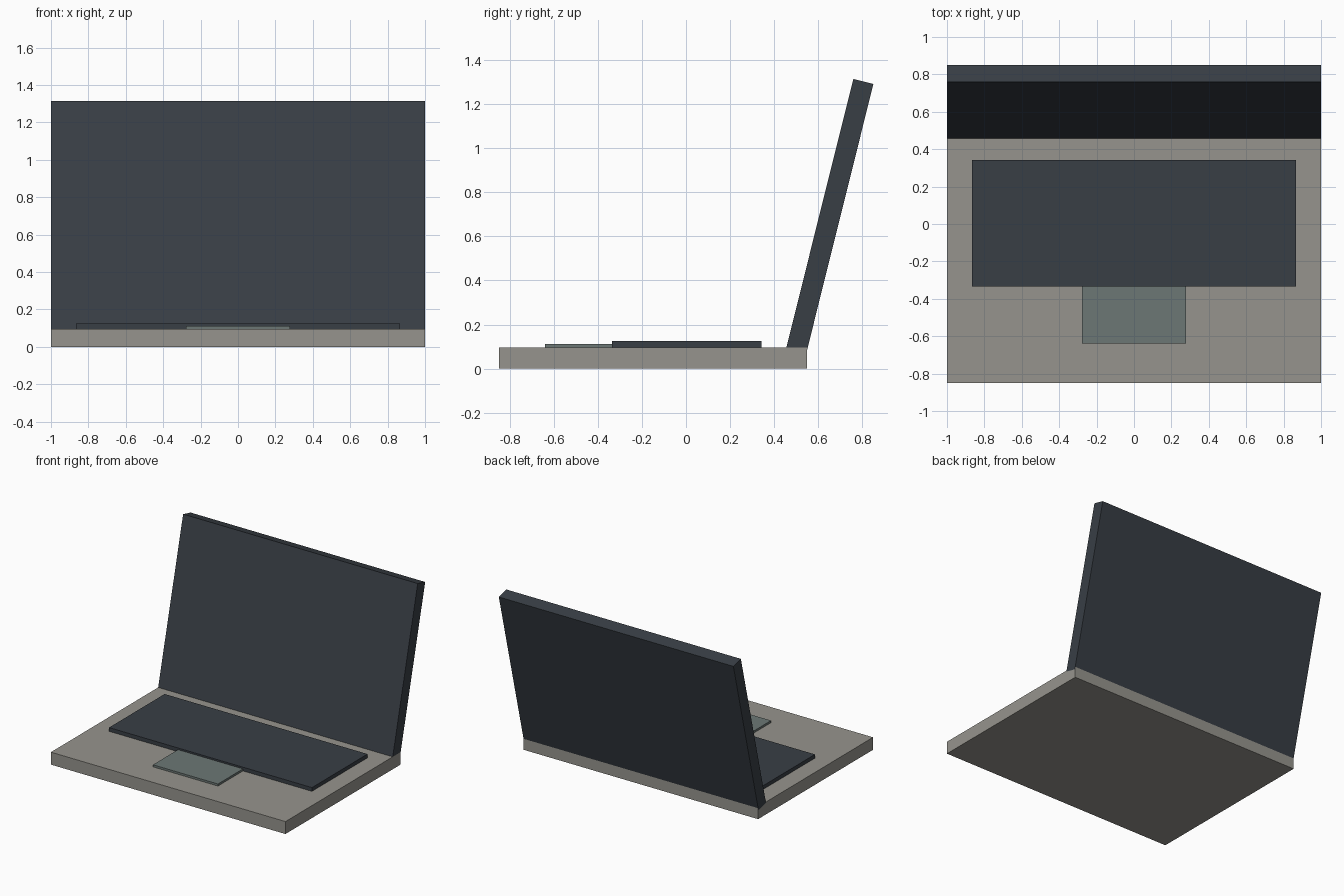
import bpy
import math
from mathutils import Matrix, Vector

old = bpy.data.objects.get("Cube")
if old:
    bpy.data.objects.remove(old, do_unlink=True)


def make_material(name, srgb):
    color = [(c / 255 / 12.92) if c < 11 else ((c / 255 + 0.055) / 1.055) ** 2.4 for c in srgb]
    mat = bpy.data.materials.new(name)
    mat.use_nodes = True
    mat.diffuse_color = (*color, 1)
    mat.node_tree.nodes["Principled BSDF"].inputs["Base Color"].default_value = (*color, 1)
    return mat


def make_box(name, low, high, mat):
    """Box between two opposite corners."""
    low, high = Vector(low), Vector(high)
    bpy.ops.mesh.primitive_cube_add(size=1)
    obj = bpy.context.object
    obj.name = obj.data.name = name
    obj.data.transform(Matrix.Translation((low + high) / 2) @ Matrix.Diagonal((*(high - low), 1)))
    obj.data.materials.append(mat)
    return obj


warm_grey = make_material("warm grey", (150, 148, 141))
dark_slate = make_material("dark slate", (56, 62, 69))
grey_green = make_material("grey green", (108, 119, 117))

# Lower body with the raised key area and touchpad
make_box("base", (-1, -0.85, 0), (1, 0.55, 0.096), warm_grey)
make_box("keyboard", (-0.865, -0.335, 0.096), (0.865, 0.342, 0.125), dark_slate)
make_box("touchpad", (-0.277, -0.64, 0.096), (0.277, -0.335, 0.112), grey_green)

# Lid hinged at its lower front edge and leaning back
lid = make_box("screen_lid", (-1, 0, 0), (1, 0.094, 1.265), dark_slate)
lid.location = (0, 0.454, 0.088)
lid.rotation_euler.x = math.radians(-14)
